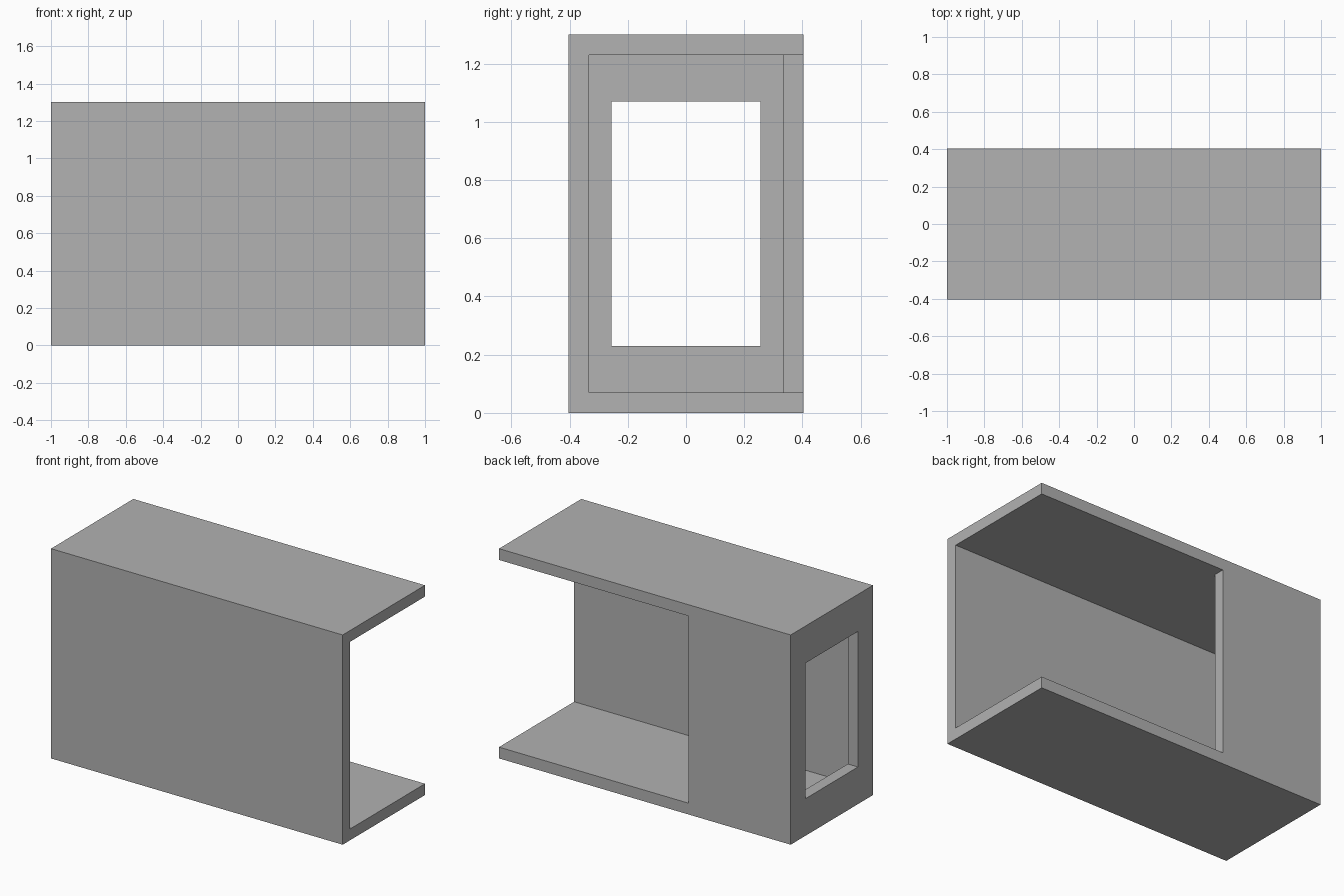
import bpy
import bmesh

cube = bpy.data.objects.get("Cube")
if cube:
    bpy.data.objects.remove(cube, do_unlink=True)

# Overall half sizes, height and wall thickness
HX, HY, H, T = 1.0, 0.403, 1.3, 0.07
BACK_EDGE = -0.30      # where the partial back wall ends
OUT = 0.2              # cutter overshoot

grey = bpy.data.materials.new("plain grey")
grey.use_nodes = True
colour = (0.445, 0.445, 0.445, 1)
grey.diffuse_color = colour
grey.node_tree.nodes["Principled BSDF"].inputs["Base Color"].default_value = colour


def prism(name, outline, z0, z1):
    """Extrude a plan outline from z0 up to z1."""
    bm = bmesh.new()
    face = bm.faces.new([bm.verts.new((x, y, z0)) for x, y in outline])
    top = bmesh.ops.extrude_face_region(bm, geom=[face])
    moved = [v for v in top["geom"] if isinstance(v, bmesh.types.BMVert)]
    bmesh.ops.translate(bm, verts=moved, vec=(0, 0, z1 - z0))
    bmesh.ops.recalc_face_normals(bm, faces=bm.faces)
    mesh = bpy.data.meshes.new(name)
    bm.to_mesh(mesh)
    bm.free()
    mesh.materials.append(grey)
    obj = bpy.data.objects.new(name, mesh)
    bpy.context.collection.objects.link(obj)
    return obj


def rectangle(x0, x1, y0, y1):
    return [(x0, y0), (x1, y0), (x1, y1), (x0, y1)]


def cut(target, cutter):
    """Subtract the cutter, then remove it."""
    cutter.hide_render = True
    mod = target.modifiers.new("cut", 'BOOLEAN')
    mod.operation = 'DIFFERENCE'
    mod.solver = 'EXACT'
    mod.object = cutter
    bpy.context.view_layer.objects.active = target
    bpy.ops.object.modifier_apply(modifier=mod.name)
    bpy.data.objects.remove(cutter, do_unlink=True)


# Outer shell
shell = prism("cabinet_shell", rectangle(-HX, HX, -HY, HY), 0, H)

# Cavity open at one end and along most of the back
inner_x, inner_y = HX - T, HY - T
cavity = [(-inner_x, -inner_y), (HX + OUT, -inner_y), (HX + OUT, HY + OUT),
          (BACK_EDGE, HY + OUT), (BACK_EDGE, inner_y), (-inner_x, inner_y)]
cut(shell, prism("cavity_cutter", cavity, T, H - T))

# Window through the closed end
window = rectangle(-HX - OUT, -inner_x + OUT, -0.256, 0.256)
cut(shell, prism("window_cutter", window, 0.23, H - 0.23))
